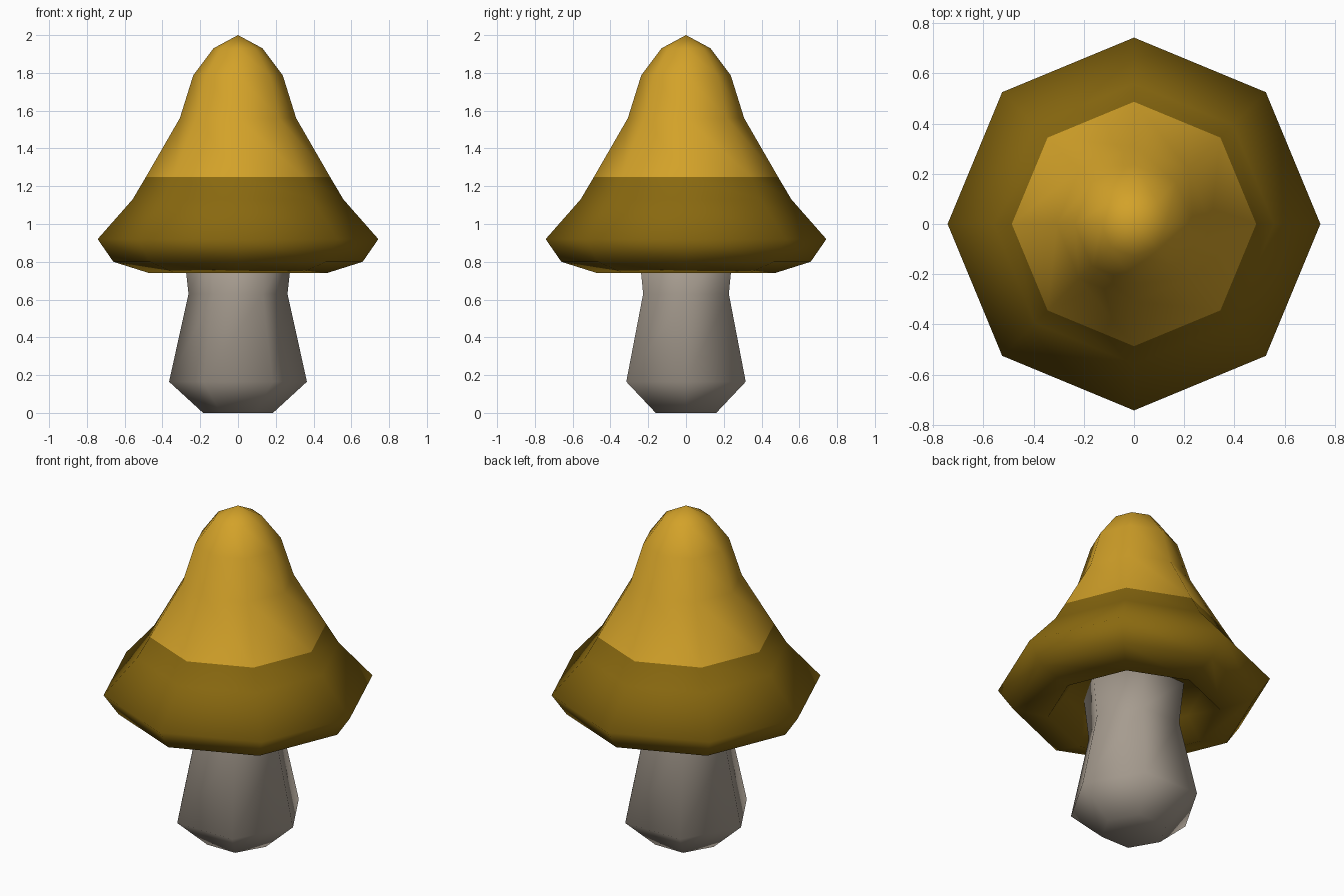
import bpy, bmesh, math

if "Cube" in bpy.data.objects:
    bpy.data.objects.remove(bpy.data.objects["Cube"])


def material(name, rgb):
    m = bpy.data.materials.new(name)
    m.diffuse_color = (*rgb, 1)
    m.use_nodes = True
    m.node_tree.nodes["Principled BSDF"].inputs["Base Color"].default_value = m.diffuse_color
    return m


def lathe(name, profile, sides, mats, rule=lambda face: 0):
    """Spin (radius, height) points into a closed low-poly solid."""
    bm = bmesh.new()
    rings = []
    for r, z in profile:
        if r == 0:
            rings.append([bm.verts.new((0, 0, z))] * sides)
        else:
            rings.append([bm.verts.new((r * math.cos(2 * math.pi * i / sides),
                                        r * math.sin(2 * math.pi * i / sides), z))
                          for i in range(sides)])
    for a, b in zip(rings, rings[1:]):
        for i in range(sides):
            j = (i + 1) % sides
            corners = list(dict.fromkeys((a[i], a[j], b[j], b[i])))
            bm.faces.new(corners)
    bmesh.ops.recalc_face_normals(bm, faces=bm.faces)
    for f in bm.faces:
        f.smooth = True
        f.material_index = rule(f)
    me = bpy.data.meshes.new(name)
    bm.to_mesh(me)
    bm.free()
    for m in mats:
        me.materials.append(m)
    ob = bpy.data.objects.new(name, me)
    bpy.context.collection.objects.link(ob)
    return ob


gold = material("gold", (0.65, 0.36, 0.022))
olive = material("dark_olive_brown", (0.25, 0.14, 0.005))
grey = material("warm_grey", (0.38, 0.33, 0.275))

# Stem: six-sided, bulging near the foot, running up inside the cap
lathe("stem", [(0, 0), (0.185, 0), (0.365, 0.165), (0.262, 0.63),
               (0.29, 0.88), (0, 0.9)], 6, [grey])

# Cap: eight-sided bell with a rolled rim and a hollow underside
lathe("cap", [(0, 2.0), (0.13, 1.93), (0.237, 1.787), (0.308, 1.56),
              (0.487, 1.25), (0.558, 1.13), (0.743, 0.92), (0.66, 0.80),
              (0.47, 0.74), (0.38, 0.87), (0, 0.89)], 8, [gold, olive],
      lambda f: 0 if f.calc_center_median().z > 1.25 else 1)
